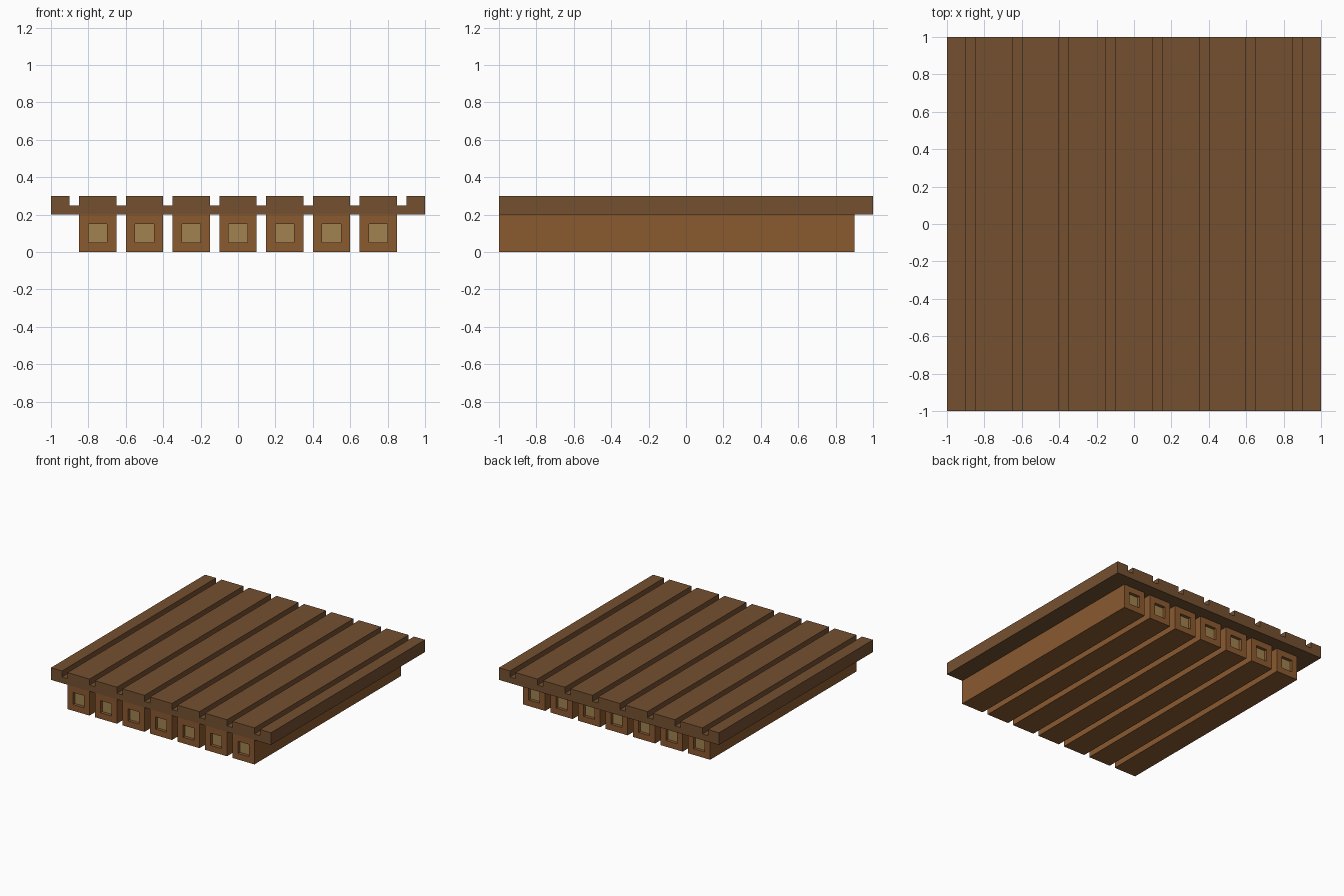
import bpy

if "Cube" in bpy.data.objects:
    bpy.data.objects.remove(bpy.data.objects["Cube"])


def srgb(r, g, b):
    f = lambda c: c / 12.92 if c <= 0.04045 else ((c + 0.055) / 1.055) ** 2.4
    return (f(r / 255), f(g / 255), f(b / 255), 1)


def material(name, color):
    m = bpy.data.materials.new(name)
    m.diffuse_color = color
    m.use_nodes = True
    m.node_tree.nodes["Principled BSDF"].inputs["Base Color"].default_value = m.diffuse_color
    return m


def make_object(name, verts, faces, mats):
    me = bpy.data.meshes.new(name)
    me.from_pydata(verts, [], faces)
    for m in mats:
        me.materials.append(m)
    ob = bpy.data.objects.new(name, me)
    bpy.context.collection.objects.link(ob)
    return ob


deck_wood = material("deck_wood", srgb(116, 80, 48))
beam_wood = material("beam_wood", srgb(138, 90, 48))
core_wood = material("core_wood", srgb(161, 130, 80))

# Grooved deck: base slab profile with eight grooves, extruded along y
top = [(-1.0, 0.3)]
for i in range(8):
    x = -0.9 + 0.25 * i
    top += [(x, 0.3), (x, 0.25), (x + 0.05, 0.25), (x + 0.05, 0.3)]
top.append((1.0, 0.3))
profile = [(1.0, 0.2), (-1.0, 0.2)] + top
n = len(profile)
verts = [(x, y, z) for y in (-1, 1) for x, z in profile]
faces = [tuple(reversed(range(n))), tuple(range(n, 2 * n))]
faces += [(i, (i + 1) % n, (i + 1) % n + n, i + n) for i in range(n)]
make_object("deck", verts, faces, [deck_wood])

# Beams: square rings along y, with a recessed pale core at each end
RECESS = 0.025
rings = [(-1 + RECESS, 0.05), (-1, 0.05), (-1, 0.1),
         (0.9, 0.1), (0.9, 0.05), (0.9 - RECESS, 0.05)]
corners = [(-1, -1), (1, -1), (1, 1), (-1, 1)]
for i in range(7):
    cx = -0.75 + 0.25 * i
    verts = [(cx + a * h, y, 0.1 + b * h) for y, h in rings for a, b in corners]
    faces = [(0, 1, 2, 3), (23, 22, 21, 20)]
    for r in range(len(rings) - 1):
        for k in range(4):
            a, b = r * 4 + k, r * 4 + (k + 1) % 4
            faces.append((a, a + 4, b + 4, b))
    beam = make_object(f"beam_{i + 1}", verts, faces, [beam_wood, core_wood])
    for f in (0, 1):
        beam.data.polygons[f].material_index = 1
